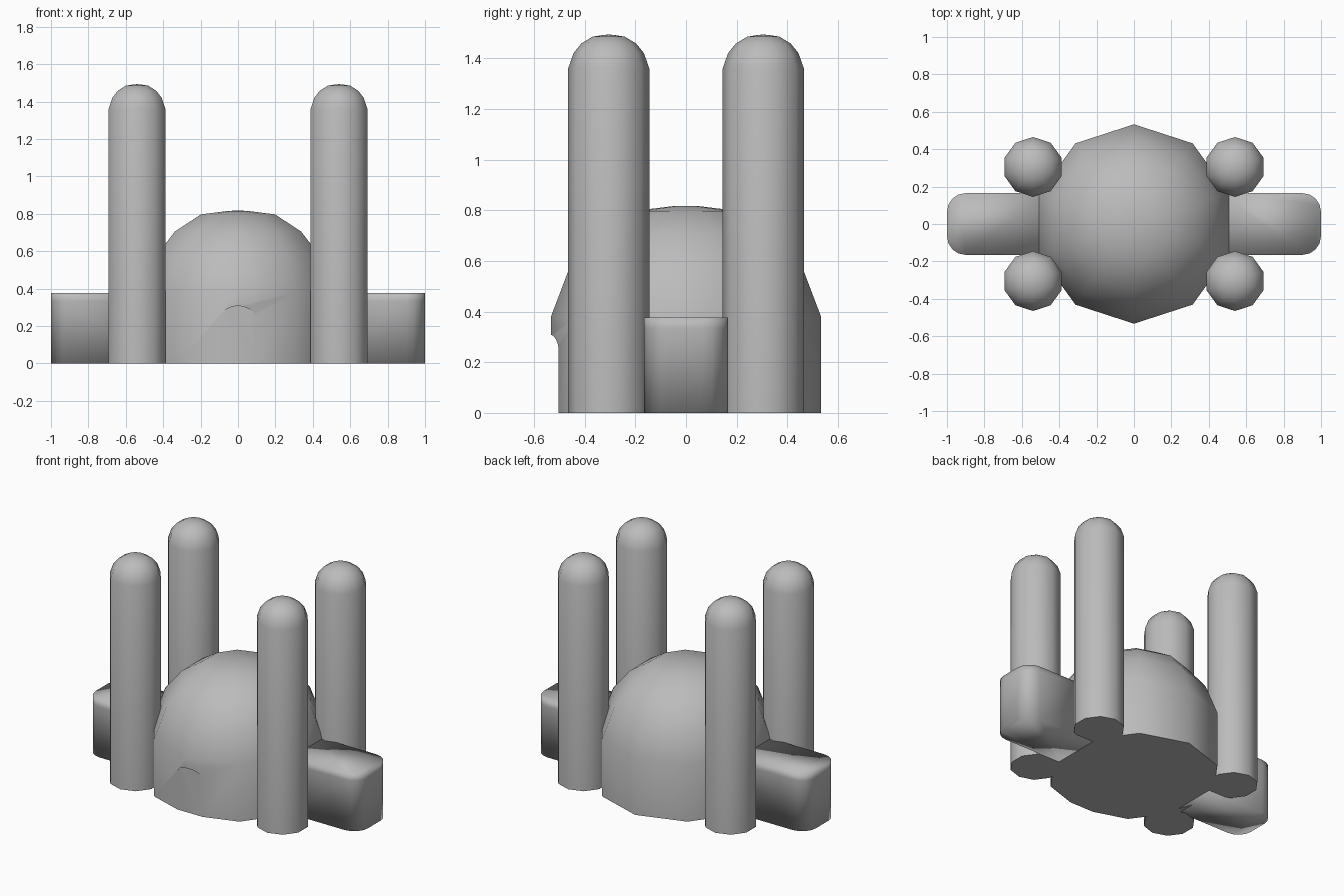
import bpy, bmesh, math
from math import pi, sin, cos

if "Cube" in bpy.data.objects:
    bpy.data.objects.remove(bpy.data.objects["Cube"])

stone = bpy.data.materials.new("grey stone")
stone.diffuse_color = (0.5, 0.5, 0.5, 1)
stone.use_nodes = True
stone.node_tree.nodes["Principled BSDF"].inputs["Base Color"].default_value = stone.diffuse_color


def make(name, bm, angle=None):
    bmesh.ops.recalc_face_normals(bm, faces=bm.faces)
    me = bpy.data.meshes.new(name)
    bm.to_mesh(me)
    bm.free()
    me.materials.append(stone)
    ob = bpy.data.objects.new(name, me)
    bpy.context.collection.objects.link(ob)
    if angle:
        smooth(ob, angle)
    return ob


def smooth(ob, angle):
    bpy.ops.object.select_all(action='DESELECT')
    ob.select_set(True)
    bpy.context.view_layer.objects.active = ob
    bpy.ops.object.shade_smooth_by_angle(angle=math.radians(angle))


def lathe(profile, cx=0, cy=0, top=1, n=10):
    """Ten-sided turned solid, corners on the y axis."""
    bm = bmesh.new()
    rings = [[bm.verts.new((cx + r * sin(2 * pi * i / n), cy - r * cos(2 * pi * i / n), z))
              for i in range(n)] for r, z in profile]
    for a, b in zip(rings, rings[1:]):
        for i in range(n):
            j = (i + 1) % n
            bm.faces.new((a[i], a[j], b[j], b[i]))
    bm.faces.new(rings[0][::-1])
    tip = bm.verts.new((cx, cy, top))
    for i in range(n):
        bm.faces.new((rings[-1][i], rings[-1][(i + 1) % n], tip))
    return bm


def prism(layers):
    """Loft between equal-length point loops, closed at both ends."""
    bm = bmesh.new()
    loops = [[bm.verts.new(p) for p in layer] for layer in layers]
    n = len(loops[0])
    for a, b in zip(loops, loops[1:]):
        for i in range(n):
            bm.faces.new((a[i], a[(i + 1) % n], b[(i + 1) % n], b[i]))
    bm.faces.new(loops[0][::-1])
    bm.faces.new(loops[-1])
    return bm


# Domed hall
hall = make("domed_hall", lathe([(.533, 0), (.533, .38), (.457, .58), (.354, .706),
                                 (.208, .797), (.05, .816)], top=.817))

# Arched doorway, cut flat into the front corner of the hall
half = [(.095, -.1), (.095, .25), (.083, .272), (.06, .291), (.03, .304)]
arch = half + [(0, .308)] + [(-x, z) for x, z in reversed(half)]
cutter = make("door_cutter", prism([[(x, y, z) for x, z in arch] for y in (-.7, -.503)]))
cutter.hide_render = True
mod = hall.modifiers.new("door", 'BOOLEAN')
mod.operation = 'DIFFERENCE'
mod.solver = 'EXACT'
mod.object = cutter
bpy.context.view_layer.objects.active = hall
bpy.ops.object.modifier_apply(modifier=mod.name)
bpy.data.objects.remove(cutter)
smooth(hall, 50)

# Side wings with rounded outer corners
R, W = .1, .165
for side, s in (("left", -1), ("right", 1)):
    plan = [(.47, -W)]
    for cy, a0 in ((-W + R, -pi / 2), (W - R, 0)):
        for k in range(5):
            a = a0 + k * pi / 8
            plan.append((1 - R + R * cos(a), cy + R * sin(a)))
    plan.append((.47, W))
    make(side + "_wing", prism([[(s * x, y, z) for x, y in plan] for z in (0, .335, .377)]), 100)

# Four round-topped towers
for fb, sy in (("front", -1), ("back", 1)):
    for side, sx in (("left", -1), ("right", 1)):
        make(f"{fb}_{side}_tower",
             lathe([(.16, 0), (.16, 1.36), (.139, 1.42), (.108, 1.458),
                    (.063, 1.485), (.018, 1.492)], sx * .54, sy * .305, 1.493), 50)
